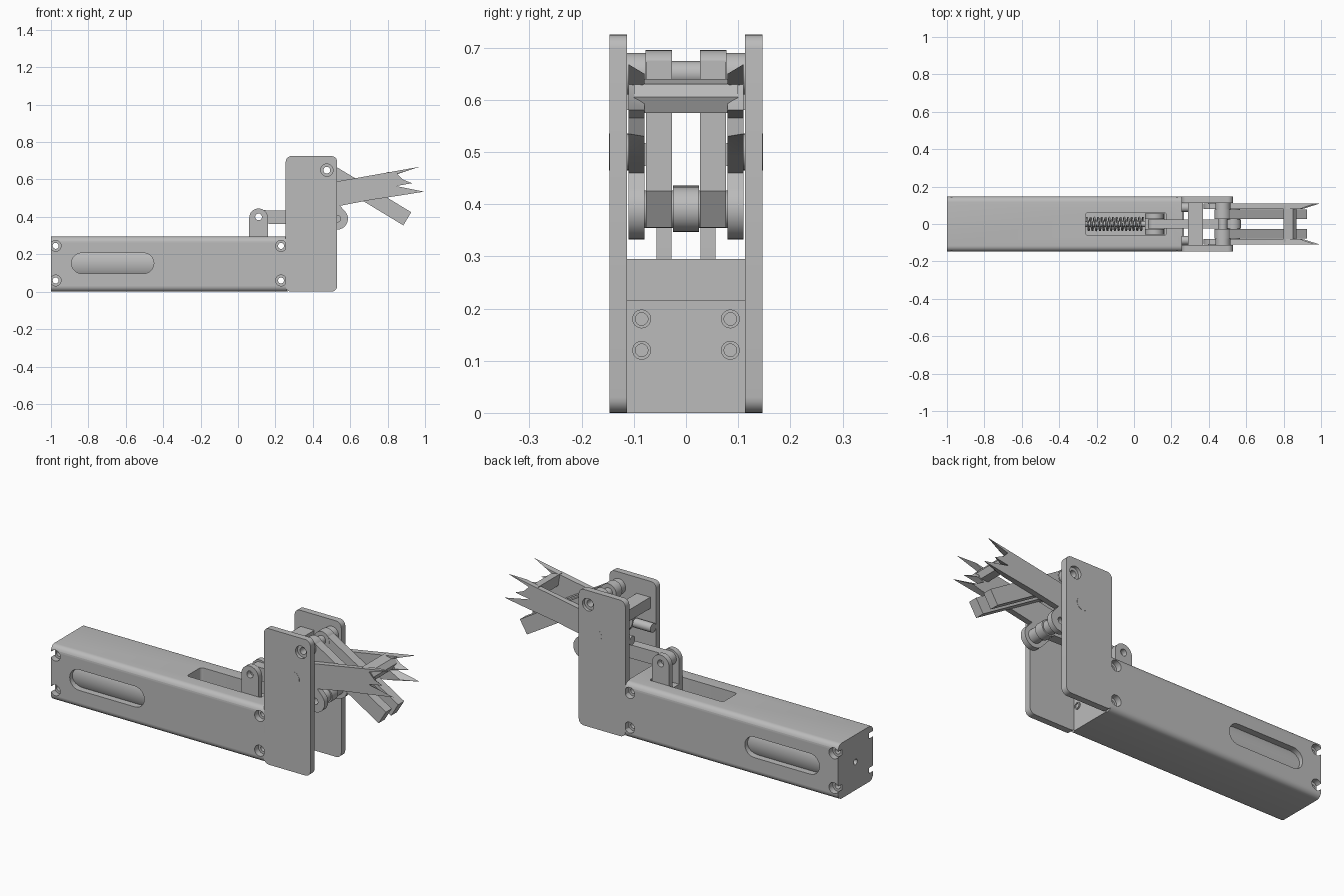
import bpy, bmesh, math
from mathutils import Vector

if "Cube" in bpy.data.objects:
    bpy.data.objects.remove(bpy.data.objects["Cube"], do_unlink=True)

grey = bpy.data.materials.new("plain_grey")
grey.use_nodes = True
colour = (0.5, 0.5, 0.5, 1)
grey.diffuse_color = colour
grey.node_tree.nodes["Principled BSDF"].inputs["Base Color"].default_value = colour


def loft(name, rings):
    """Join equal-length rings of 3D points into a closed solid."""
    bm = bmesh.new()
    loops = [[bm.verts.new(p) for p in ring] for ring in rings]
    n = len(loops[0])
    for a, b in zip(loops, loops[1:]):
        for i in range(n):
            j = (i + 1) % n
            bm.faces.new((a[i], a[j], b[j], b[i]))
    bm.faces.new(loops[0][::-1])
    bm.faces.new(loops[-1])
    bmesh.ops.recalc_face_normals(bm, faces=bm.faces)
    mesh = bpy.data.meshes.new(name)
    bm.to_mesh(mesh)
    bm.free()
    mesh.materials.append(grey)
    obj = bpy.data.objects.new(name, mesh)
    bpy.context.collection.objects.link(obj)
    return obj


def prism(name, pts, lo, hi, axis="y"):
    """Extrude a profile: (x, z) along y, (y, z) along x, (x, y) along z."""
    place = {"y": lambda p, t: (p[0], t, p[1]),
             "x": lambda p, t: (t, p[0], p[1]),
             "z": lambda p, t: (p[0], p[1], t)}[axis]
    return loft(name, [[place(p, t) for p in pts] for t in (lo, hi)])


def circle(c, r, n=32):
    return [(c[0] + r * math.cos(i * math.tau / n), c[1] + r * math.sin(i * math.tau / n))
            for i in range(n)]


def rounded(u0, u1, v0, v1, r, n=6):
    pts = []
    corners = [(u1 - r, v1 - r), (u0 + r, v1 - r), (u0 + r, v0 + r), (u1 - r, v0 + r)]
    for k, (u, v) in enumerate(corners):
        for i in range(n + 1):
            a = (k + i / n) * math.pi / 2
            pts.append((u + r * math.cos(a), v + r * math.sin(a)))
    return pts


def capsule(a, b, r, n=12):
    d = math.atan2(b[1] - a[1], b[0] - a[0])
    pts = []
    for c, start in ((b, d - math.pi / 2), (a, d + math.pi / 2)):
        for i in range(n + 1):
            t = start + i * math.pi / n
            pts.append((c[0] + r * math.cos(t), c[1] + r * math.sin(t)))
    return pts


def cut(obj, cutters):
    """Subtract the cutters, then discard them."""
    for c in cutters:
        c.hide_render = True
        mod = obj.modifiers.new("cut", "BOOLEAN")
        mod.operation, mod.solver, mod.object = "DIFFERENCE", "EXACT", c
    graph = bpy.context.evaluated_depsgraph_get()
    mesh = bpy.data.meshes.new_from_object(obj.evaluated_get(graph))
    obj.modifiers.clear()
    obj.data = mesh
    for c in cutters:
        bpy.data.objects.remove(c, do_unlink=True)


def drill(obj, c, r=0.018):
    cut(obj, [prism("drill", circle(c, r), -0.3, 0.3)])


SLIDE, ELBOW, HINGE, TOP = (0.11, 0.40), (0.53, 0.39), (0.43, 0.50), (0.475, 0.65)
WIDE, INNER = 0.147, 0.113

# Long housing with slots, counterbored screw holes and an end hole
housing = prism("housing", rounded(-WIDE, WIDE, 0, 0.295, 0.03), -1, 0.26, "x")
tools = [prism("slot", capsule((-0.835, 0.152), (-0.505, 0.152), 0.055), -0.3, 0.3),
         prism("slot", rounded(-0.26, 0.175, -0.06, 0.06, 0.015), 0.09, 0.4, "z"),
         prism("hole", circle((0, 0.15), 0.015), -1.1, -0.9, "x")]
for x in (-0.975, 0.23):
    for z in (0.06, 0.245):
        tools.append(prism("hole", circle((x, z), 0.016), -0.3, 0.3))
        for s in (-1, 1):
            tools.append(prism("bore", circle((x, z), 0.029), s * 0.115, s * 0.2))
cut(housing, tools)
prism("motor", circle((0, 0.152), 0.125, 48), -0.93, -0.41, "x")

# Mounting plate with four screw heads on the end of the housing
prism("mounting_plate", [(-INNER, 0), (INNER, 0), (INNER, 0.215), (-INNER, 0.215)],
      0.255, 0.266, "x")
for y in (-0.085, 0.085):
    for z in (0.12, 0.18):
        head = prism("mounting_screw", circle((y, z), 0.018), 0.26, 0.272, "x")
        cut(head, [prism("socket", circle((y, z), 0.012), 0.268, 0.3, "x")])

# Return spring lying in the top slot
curve = bpy.data.curves.new("spring", "CURVE")
curve.dimensions = "3D"
curve.bevel_depth = 0.005
curve.bevel_resolution = 2
turns, steps = 15, 20
line = curve.splines.new("POLY")
line.points.add(turns * steps)
for i, p in enumerate(line.points):
    a = i * math.tau / steps
    p.co = (-0.252 + 0.3 * i / (turns * steps), 0.034 * math.cos(a), 0.2 + 0.034 * math.sin(a), 1)
curve.materials.append(grey)
bpy.context.collection.objects.link(bpy.data.objects.new("spring", curve))
prism("spring_rod", circle((0, 0.2), 0.016), -0.26, 0.07, "x")

# Slider and link to the elbow
prism("slider", [(0.06, 0.1), (0.165, 0.1), (0.165, 0.27), (0.06, 0.27)], -0.057, 0.057)
link = prism("drive_link", capsule(SLIDE, (ELBOW[0], 0.395), 0.036), -0.025, 0.025)
drill(link, SLIDE)
elbow = prism("elbow_roller", circle(ELBOW, 0.043), -0.025, 0.025)
drill(elbow, ELBOW)

# Cross bar and hollow hub at the top pivot
prism("cross_bar", [(0.29, 0.58), (0.37, 0.58), (0.37, 0.64), (0.29, 0.64)], -INNER, INNER)
hub = prism("centre_hub", circle(TOP, 0.024), -0.03, 0.03)
drill(hub, TOP)

# Toothed blade outlines: the inside is shorter, giving bevelled teeth
base = [(0.40, 0.445), (0.533, 0.457), (0.705, 0.49)]
outer = base + [(0.87, 0.515), (0.995, 0.535), (0.845, 0.565), (0.93, 0.58), (0.88, 0.60),
                (0.85, 0.63), (0.972, 0.668), (0.533, 0.59), (0.40, 0.565)]
inner = base + [(0.85, 0.515), (0.90, 0.53), (0.835, 0.565), (0.87, 0.58), (0.86, 0.60),
                (0.84, 0.625), (0.885, 0.65), (0.533, 0.59), (0.40, 0.565)]
# Rectangular lower arm: direction and side vectors
start, end = Vector(TOP), Vector((0.905, 0.39))
side = (end - start).normalized().orthogonal() * 0.041

for s, tag in ((1, "left"), (-1, "right")):
    # Side plate with counterbored top hole and hinge pin
    plate = prism(tag + "_side_plate", rounded(0.255, 0.53, 0, 0.725, 0.03), s * INNER, s * WIDE)
    cut(plate, [prism("bore", circle(TOP, 0.033), s * 0.13, s * 0.2),
                prism("hole", circle(TOP, 0.018), s * 0.1, s * 0.2)])
    prism(tag + "_hinge_pin", circle(HINGE, 0.035), s * 0.1, s * (WIDE + 0.001))
    prism(tag + "_stop_screw", circle((s * 0.088, 0.495), 0.024), 0.255, 0.36, "x")

    # Slider lug
    lug_pts = [(0.06, 0.12), (0.16, 0.12)] + [
        (SLIDE[0] + 0.05 * math.cos(i * math.pi / 16), SLIDE[1] - 0.005 + 0.05 * math.sin(i * math.pi / 16))
        for i in range(17)]
    lug = prism(tag + "_slider_lug", lug_pts, s * 0.028, s * 0.057)
    drill(lug, SLIDE)

    # Upper blade with crank to the elbow
    loft(tag + "_blade", [[(x, s * y, z) for x, z in ring]
                          for ring, y in ((inner, 0.08), (outer, 0.11))])
    crank = prism(tag + "_crank", capsule(HINGE, ELBOW, 0.058), s * 0.08, s * 0.11)
    drill(crank, ELBOW)
    spacer = prism(tag + "_elbow_spacer", circle(ELBOW, 0.036), s * 0.025, s * 0.082)
    drill(spacer, ELBOW)

    # Lower arm with round knuckle at the top pivot
    arm = prism(tag + "_lower_arm", [start + side, start - side, end - side, end + side],
                s * 0.027, s * 0.077)
    drill(arm, TOP)
    knuckle = prism(tag + "_arm_knuckle", circle(TOP, 0.045), s * 0.0265, s * 0.0775)
    drill(knuckle, TOP)
    washer = prism(tag + "_top_washer", circle(TOP, 0.04), s * 0.077, s * INNER)
    drill(washer, TOP)

# Bridge joining the two blades
prism("blade_bridge", [(0.81, 0.575), (0.855, 0.575), (0.87, 0.605), (0.85, 0.63), (0.80, 0.64)],
      -0.1, 0.1)

# Smooth the round parts while keeping edges sharp
bpy.ops.object.select_all(action="DESELECT")
meshes = [o for o in bpy.context.collection.objects if o.type == "MESH"]
for o in meshes:
    o.select_set(True)
bpy.context.view_layer.objects.active = meshes[0]
bpy.ops.object.shade_smooth_by_angle(angle=math.radians(30))
